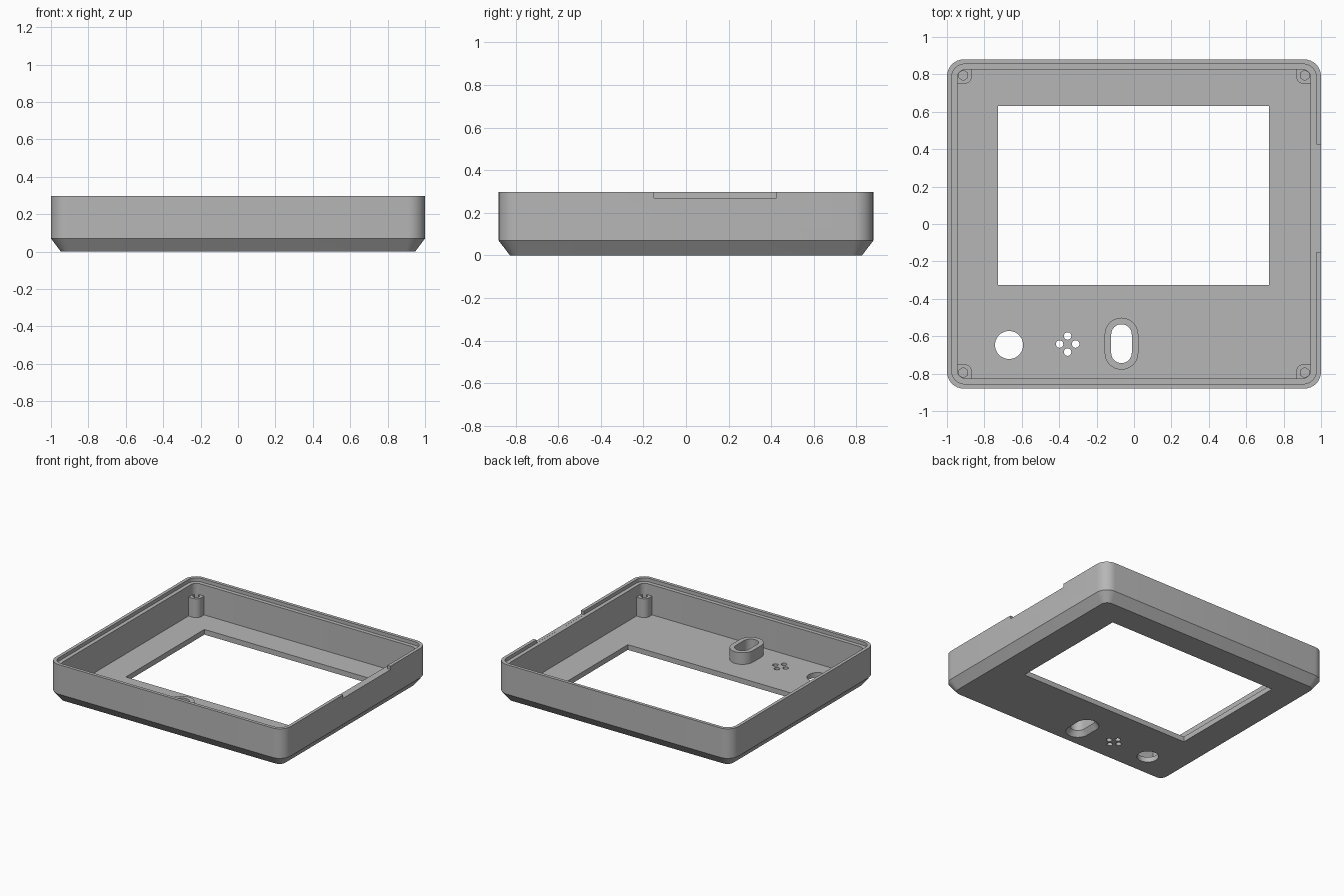
import bpy, bmesh, math
from mathutils import Vector

cube = bpy.data.objects.get("Cube")
if cube:
    bpy.data.objects.remove(cube, do_unlink=True)

grey = bpy.data.materials.new("plain grey")
grey.use_nodes = True
grey.diffuse_color = (0.47, 0.47, 0.47, 1)
grey.node_tree.nodes["Principled BSDF"].inputs["Base Color"].default_value = (0.47, 0.47, 0.47, 1)


def rounded(cx, cy, hx, hy, radii, seg=8):
    """Outline of a rounded rectangle; radii run from the +x +y corner anticlockwise."""
    pts = []
    signs = [(1, 1), (-1, 1), (-1, -1), (1, -1)]
    for i, ((sx, sy), r) in enumerate(zip(signs, radii)):
        if r == 0:
            pts.append((cx + sx * hx, cy + sy * hy))
            continue
        for k in range(seg + 1):
            a = math.pi / 2 * (i + k / seg)
            pts.append((cx + sx * (hx - r) + r * math.cos(a),
                        cy + sy * (hy - r) + r * math.sin(a)))
    return pts


def stadium(cx, cy, r, straight, seg=16):
    """Outline of a slot with round ends along y."""
    pts = []
    for side in (0, 1):
        for k in range(seg + 1):
            a = math.pi * (side + k / seg)
            pts.append((cx + r * math.cos(a),
                        cy + (straight if side == 0 else -straight) + r * math.sin(a)))
    return pts


def circle(cx, cy, r, n):
    return [(cx + r * math.cos(math.tau * k / n + math.pi / 2),
             cy + r * math.sin(math.tau * k / n + math.pi / 2)) for k in range(n)]


def loft(name, rings, caps=True):
    """Skin a list of (outline, z) rings into a solid or an open tube."""
    bm = bmesh.new()
    loops = [[bm.verts.new((x, y, z)) for x, y in pts] for pts, z in rings]
    for a, b in zip(loops, loops[1:]):
        for i in range(len(a)):
            j = (i + 1) % len(a)
            bm.faces.new((a[i], a[j], b[j], b[i]))
    if caps:
        bm.faces.new(loops[0][::-1])
        bm.faces.new(loops[-1])
        bmesh.ops.recalc_face_normals(bm, faces=bm.faces)
    mesh = bpy.data.meshes.new(name)
    bm.to_mesh(mesh)
    bm.free()
    mesh.materials.append(grey)
    obj = bpy.data.objects.new(name, mesh)
    bpy.context.collection.objects.link(obj)
    return obj


def cut(obj, cutters):
    """Subtract the cutters, keep the result, remove the cutters."""
    for c in cutters:
        c.hide_render = True
        m = obj.modifiers.new("cut", "BOOLEAN")
        m.operation, m.solver, m.object = "DIFFERENCE", "EXACT", c
    bpy.context.view_layer.update()
    result = bpy.data.meshes.new_from_object(
        obj.evaluated_get(bpy.context.evaluated_depsgraph_get()))
    obj.modifiers.clear()
    obj.data = result
    for c in cutters:
        bpy.data.objects.remove(c, do_unlink=True)


def smooth(obj):
    bpy.ops.object.select_all(action="DESELECT")
    obj.select_set(True)
    bpy.context.view_layer.objects.active = obj
    bpy.ops.object.shade_smooth_by_angle(angle=math.radians(28))


FLOOR, LEDGE, RIM = 0.04, 0.27, 0.297


def wall(inset, r):
    return rounded(0, 0, 1 - inset, 0.88 - inset, [r] * 4)


# Tray with chamfered base, rim and inner ledge
case = loft("case_shell", [
    (wall(0.053, 0.05), 0), (wall(0, 0.09), 0.07), (wall(0, 0.09), RIM),
    (wall(0.025, 0.07), RIM), (wall(0.025, 0.07), LEDGE),
    (wall(0.055, 0.045), LEDGE), (wall(0.055, 0.045), FLOOR)])


def through(outline):
    return loft("cutter", [(outline, -0.1), (outline, 0.12)])


# Screen window, round opening, sound holes, flared slot, side notch
SLOT = (-0.067, -0.64)
cutters = [through(rounded(-0.002, 0.152, 0.725, 0.478, [0] * 4)),
           through(circle(-0.668, -0.647, 0.075, 40))]
for dx, dy in ((1, 0), (-1, 0), (0, 1), (0, -1)):
    cutters.append(through(circle(-0.355 + 0.043 * dx, -0.642 + 0.043 * dy, 0.02, 20)))
cutters.append(loft("cutter", [
    (stadium(*SLOT, 0.084, 0.049), -0.1), (stadium(*SLOT, 0.084, 0.049), 0),
    (stadium(*SLOT, 0.055, 0.049), FLOOR - 0.002), (stadium(*SLOT, 0.055, 0.049), 0.12)]))
notch = rounded(1.01, 0.138, 0.05, 0.288, [0] * 4)
cutters.append(loft("cutter", [(notch, LEDGE + 0.0005), (notch, 0.4)]))
cut(case, cutters)
smooth(case)

# Raised collar around the slot
collar = loft("slot_collar", [
    (stadium(*SLOT, 0.09, 0.049), FLOOR), (stadium(*SLOT, 0.09, 0.049), 0.13),
    (stadium(*SLOT, 0.055, 0.049), 0.13), (stadium(*SLOT, 0.055, 0.049), FLOOR - 0.002)],
    caps=False)
smooth(collar)

# Screw posts in the four corners
corners = [("back_left", 1, 1), ("back_right", -1, 1),
           ("front_right", -1, -1), ("front_left", 1, -1)]
for i, (label, sx, sy) in enumerate(corners):
    radii = [0] * 4
    radii[(i + 2) % 4] = 0.045
    outline = rounded(0.908 * sx, 0.79 * sy, 0.042, 0.042, radii)
    post = loft("screw_post_" + label, [(outline, FLOOR - 0.01), (outline, 0.185)])
    hole = circle(0.913 * sx, 0.795 * sy, 0.027, 6)
    cut(post, [loft("cutter", [(hole, 0.07), (hole, 0.3)])])
    smooth(post)
